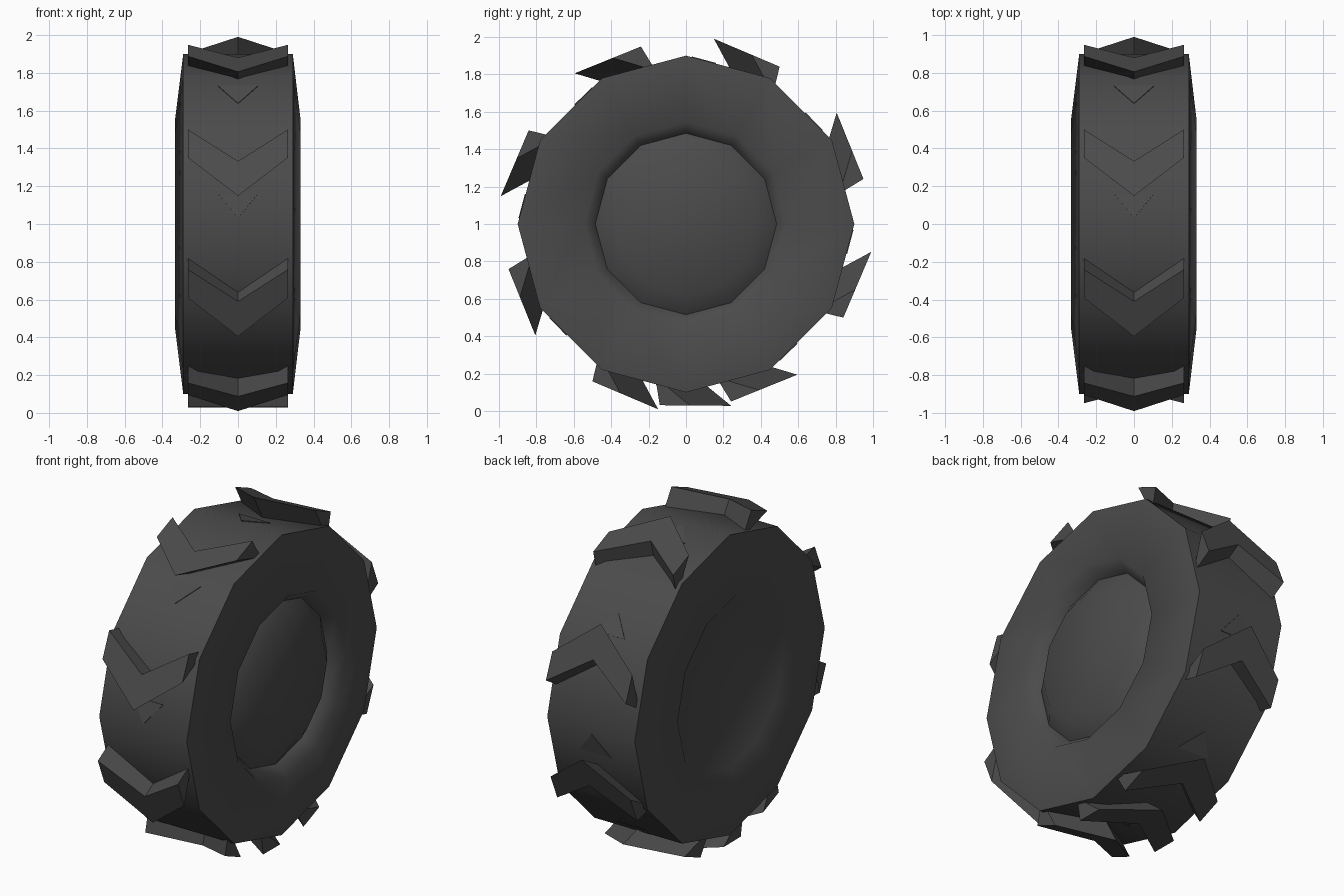
import bpy, bmesh, math

if "Cube" in bpy.data.objects:
    bpy.data.objects.remove(bpy.data.objects["Cube"])

rubber = bpy.data.materials.new("dark_rubber")
rubber.diffuse_color = (0.07, 0.07, 0.07, 1)
rubber.use_nodes = True
rubber.node_tree.nodes["Principled BSDF"].inputs["Base Color"].default_value = rubber.diffuse_color
SIDES, R = 12, 0.9


def finish(name, bm, angle):
    bmesh.ops.recalc_face_normals(bm, faces=bm.faces)
    me = bpy.data.meshes.new(name)
    bm.to_mesh(me)
    bm.free()
    ob = bpy.data.objects.new(name, me)
    bpy.context.collection.objects.link(ob)
    me.materials.append(rubber)
    if angle:
        bpy.ops.object.select_all(action='DESELECT')
        ob.select_set(True)
        bpy.context.view_layer.objects.active = ob
        bpy.ops.object.shade_smooth_by_angle(angle=math.radians(angle))
    return ob


def lathe(name, profile, angle):
    """Spin (x, radius) points about the wheel axle; radius 0 makes a pole."""
    bm = bmesh.new()
    rings = []
    for x, r in profile:
        n = SIDES if r > 0 else 1
        rings.append([bm.verts.new((x, r * math.cos(2 * math.pi * i / SIDES),
                                    1 + r * math.sin(2 * math.pi * i / SIDES)))
                      for i in range(n)])
    for a, b in zip(rings, rings[1:]):
        for i in range(SIDES):
            j = (i + 1) % SIDES
            quad = [a[i % len(a)], a[j % len(a)], b[j % len(b)], b[i % len(b)]]
            bm.faces.new(list(dict.fromkeys(quad)))
    return finish(name, bm, angle)


# Tyre body with side grooves and hub faces
lathe("tyre", [(0.315, 0), (0.32, 0.385), (0.25, 0.485), (0.332, 0.545),
               (0.29, R), (-0.29, R), (-0.333, 0.555), (-0.295, 0.5),
               (-0.30, 0)], 80)


def place(normal, t, h, x):
    """Point at height h along a lug's normal, t clockwise round the wheel."""
    c, s = math.cos(normal), math.sin(normal)
    return (x, h * c + t * s, 1 + h * s - t * c)


def surface(theta):
    """Radius of the twelve-sided tread at an angle."""
    step = math.pi / 6
    return R * math.cos(step / 2) / math.cos(theta % step - step / 2)


# Chevron lugs: a flat V with an undercut leading edge
def lug(name, normal):
    bm = bmesh.new()
    lead = [(-0.265, -0.03), (0, -0.25), (0.265, -0.03)]
    trail = [(-0.265, 0.132), (0, -0.05), (0.265, 0.132)]

    def row(pts, h, shift):
        return [bm.verts.new(place(normal, t + shift, h, x)) for x, t in pts]
    loops = [row(lead, 0.97, 0), row(trail, 0.97, 0),
             row(trail, 0.85, 0.02), row(lead, 0.85, 0.15)]
    for k in range(4):
        a, b = loops[k], loops[(k + 1) % 4]
        for i in range(2):
            bm.faces.new((a[i], a[i + 1], b[i + 1], b[i]))
    for i in (0, 2):
        bm.faces.new([l[i] for l in loops])
    finish(name, bm, 30)


# Small triangular plate ahead of each lug's point
def toe_plate(name, normal):
    bm = bmesh.new()
    layers = []
    for lift in (-0.004, 0.004):
        vs = []
        for x, deg in ((-0.105, 12.5), (0.105, 12.5), (0, 21)):
            th = normal + math.radians(deg)
            r = surface(th) + lift
            vs.append(bm.verts.new((x, r * math.cos(th), 1 + r * math.sin(th))))
        layers.append(vs)
        bm.faces.new(vs)
    for i in range(3):
        j = (i + 1) % 3
        bm.faces.new((layers[0][i], layers[0][j], layers[1][j], layers[1][i]))
    finish(name, bm, None)


# Eight evenly spaced lugs and one extra at the ground
for i, deg in enumerate([67 - 45 * k for k in range(8)] + [-90.5]):
    lug(f"tread_lug_{i + 1}", math.radians(deg))
    toe_plate(f"toe_plate_{i + 1}", math.radians(deg))
